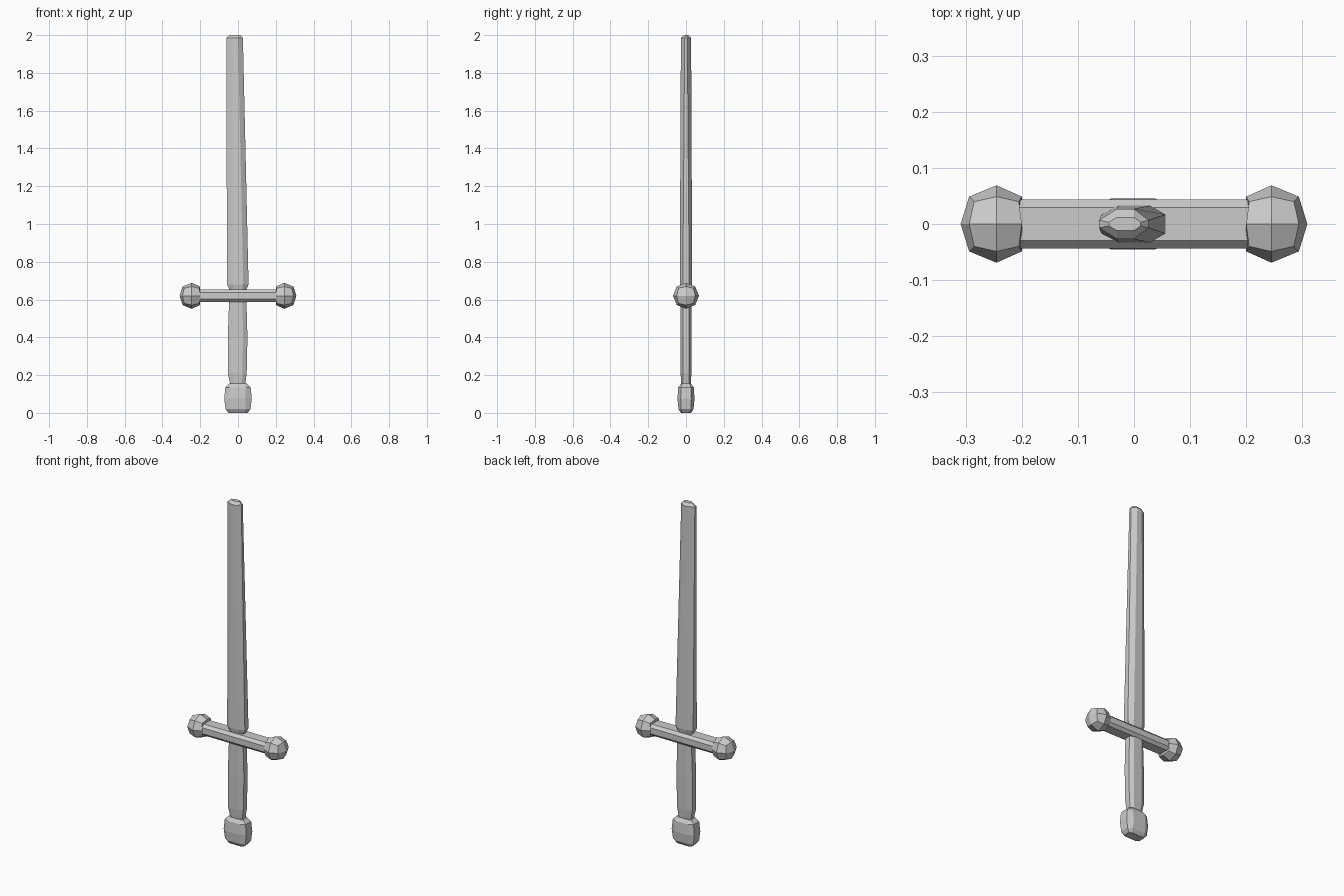
import bpy, bmesh
from math import pi, cos, sin
from mathutils import Vector

cube = bpy.data.objects.get("Cube")
if cube:
    bpy.data.objects.remove(cube)

grey = bpy.data.materials.new("plain grey")
grey.use_nodes = True
COLOUR = (0.6, 0.6, 0.6, 1)
grey.diffuse_color = COLOUR
grey.node_tree.nodes["Principled BSDF"].inputs["Base Color"].default_value = COLOUR


def finish(name, bm):
    bmesh.ops.recalc_face_normals(bm, faces=bm.faces)
    mesh = bpy.data.meshes.new(name)
    bm.to_mesh(mesh)
    bm.free()
    mesh.materials.append(grey)
    obj = bpy.data.objects.new(name, mesh)
    bpy.context.collection.objects.link(obj)
    return obj


def octagon(z, left, right, depth, flat_left, flat_right, edge):
    """Eight-sided section: flat front and back, narrow flat sides."""
    front = [(left, -edge), (flat_left, -depth), (flat_right, -depth), (right, -edge)]
    return [Vector((x, y, z)) for x, y in front + [(x, -y) for x, y in reversed(front)]]


def loft(name, sections):
    bm = bmesh.new()
    rings = [[bm.verts.new(p) for p in octagon(*s)] for s in sections]
    for low, high in zip(rings, rings[1:]):
        for i in range(8):
            j = (i + 1) % 8
            bm.faces.new((low[i], low[j], high[j], high[i]))
    bm.faces.new(rings[0])
    bm.faces.new(rings[-1])
    return finish(name, bm)


# Blade: one edge straight, the other tapering to a blunt tip
loft("blade", [
    (0.64, -0.04, 0.038, 0.025, -0.02, 0.018, 0.012),
    (0.68, -0.058, 0.056, 0.033, -0.028, 0.028, 0.017),
    (1.985, -0.062, 0.026, 0.027, -0.03, 0.0, 0.007),
    (2.0, -0.045, 0.012, 0.012, -0.03, 0.0, 0.003)])

# Grip: narrows just above the pommel
loft("grip", [
    (0.14, -0.038, 0.036, 0.024, -0.02, 0.02, 0.014),
    (0.21, -0.054, 0.046, 0.029, -0.028, 0.024, 0.017),
    (0.40, -0.054, 0.050, 0.030, -0.028, 0.026, 0.017),
    (0.62, -0.046, 0.044, 0.030, -0.026, 0.024, 0.017)])

# Pommel: rounded block
loft("pommel", [
    (0.0, -0.05, 0.05, 0.027, -0.035, 0.035, 0.018),
    (0.02, -0.066, 0.066, 0.04, -0.042, 0.042, 0.026),
    (0.075, -0.073, 0.073, 0.045, -0.042, 0.038, 0.028),
    (0.135, -0.067, 0.067, 0.041, -0.042, 0.042, 0.026),
    (0.155, -0.046, 0.046, 0.027, -0.034, 0.034, 0.018)])

# Crossguard: bar lying along x
bar = loft("crossguard", [
    (z, -0.033, 0.033, 0.044, -0.017, 0.017, 0.029) for z in (-0.21, 0.21)])
for v in bar.data.vertices:
    x, y, z = v.co
    v.co = (z, y, x + 0.62)
bar.data.flip_normals()

# Guard knobs: faceted balls, flattened against the bar
for side, label in ((1, "left"), (-1, "right")):
    bm = bmesh.new()
    bmesh.ops.create_cube(bm, size=2)
    bmesh.ops.subdivide_edges(bm, edges=bm.edges[:], cuts=1, use_grid_fill=True)
    for v in bm.verts:
        p = v.co.normalized() * 0.069
        v.co = (side * (0.245 + max(-0.045, min(p.x, 0.064))), p.y, p.z + 0.62)
    finish(label + "_knob", bm)
